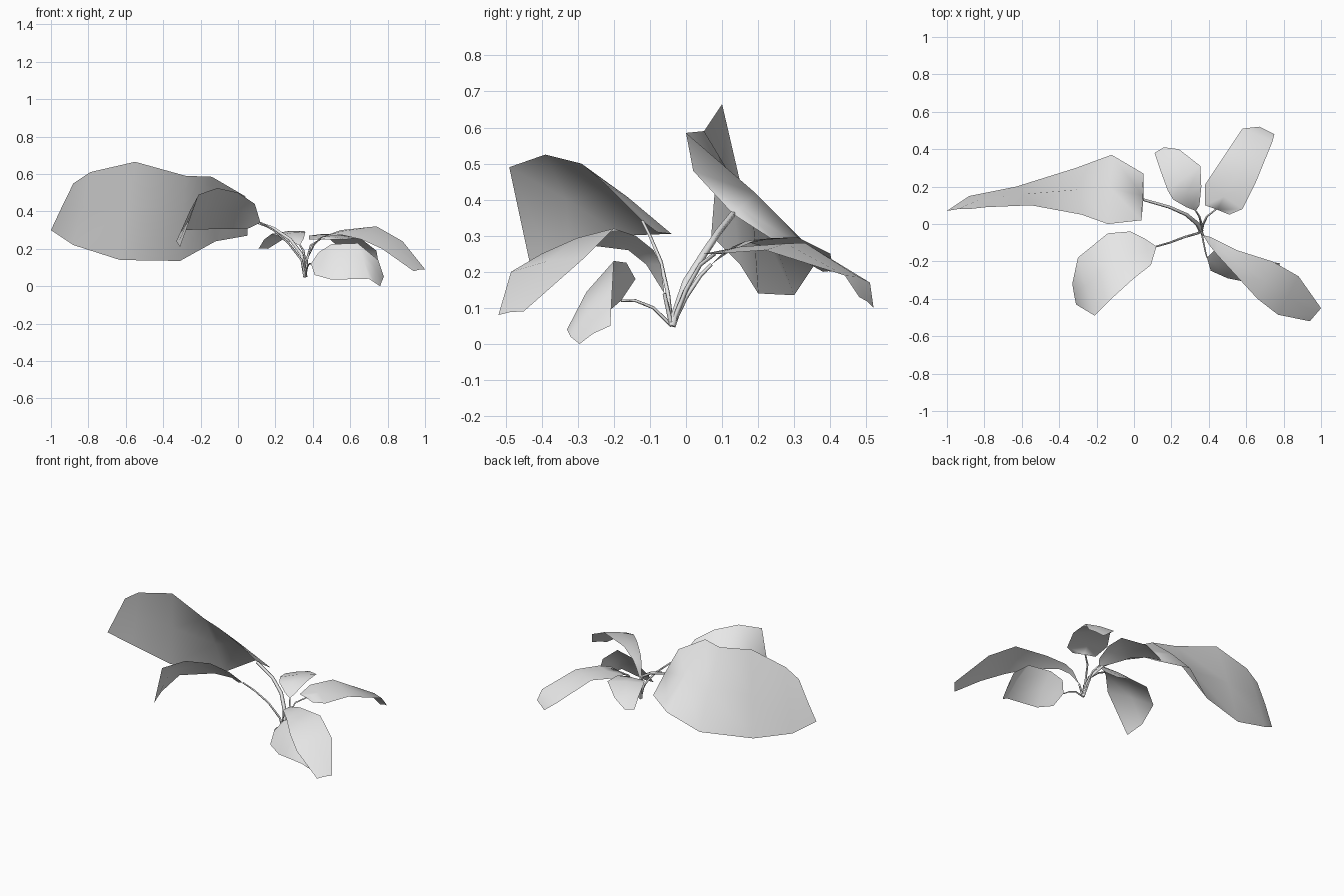
import bpy
import bmesh
from mathutils import Vector

cube = bpy.data.objects.get("Cube")
if cube:
    bpy.data.objects.remove(cube, do_unlink=True)

# One plain grey for the whole plant
GREY = (0.8, 0.8, 0.8, 1.0)
leaf_grey = bpy.data.materials.new("leaf_grey")
leaf_grey.use_nodes = True
leaf_grey.diffuse_color = GREY
leaf_grey.node_tree.nodes["Principled BSDF"].inputs["Base Color"].default_value = GREY

ROOT = (36, -4, 5)  # all points are in hundredths of a unit


def point(p):
    return Vector(p) * 0.01


def add_object(name, data):
    obj = bpy.data.objects.new(name, data)
    bpy.context.collection.objects.link(obj)
    data.materials.append(leaf_grey)
    return obj


def make_blade(name, joint, edge_a, edge_b, bulge):
    """Thin sheet between two edges, arched along a midrib."""
    bm = bmesh.new()
    rows = []
    for a, b in zip([joint] + edge_a, [joint] + edge_b):
        rows.append((point(a), point(b)))

    # The upper side of the sheet, from its overall length and width
    along = sum(rows[-1], Vector()) - sum(rows[0], Vector())
    across = sum((b - a for a, b in rows), Vector())
    up = along.cross(across).normalized()
    if up.z < 0:
        up.negate()

    grid = []
    for a, b in rows:
        middle = (a + b) / 2 + up * (b - a).length * bulge
        grid.append([bm.verts.new(p) for p in (a, middle, b)])
    for near, far in zip(grid, grid[1:]):
        for i in range(2):
            bm.faces.new((near[i], near[i + 1], far[i + 1], far[i]))
    bmesh.ops.remove_doubles(bm, verts=bm.verts, dist=0.0005)

    # Consistent faces, with the upper side outward
    bm.normal_update()
    if sum((f.normal * f.calc_area() for f in bm.faces), Vector()).dot(up) < 0:
        bmesh.ops.reverse_faces(bm, faces=bm.faces)
    for face in bm.faces:
        face.smooth = True
    mesh = bpy.data.meshes.new(name)
    bm.to_mesh(mesh)
    bm.free()
    return add_object(name, mesh)


def make_stem(name, path, thickness):
    """Slender tapering stalk from the root to the blade."""
    curve = bpy.data.curves.new(name, "CURVE")
    curve.dimensions = "3D"
    curve.bevel_depth = thickness
    curve.bevel_resolution = 0
    curve.use_fill_caps = True
    spline = curve.splines.new("POLY")
    spline.points.add(len(path) - 1)
    for i, (target, p) in enumerate(zip(spline.points, path)):
        target.co = (*point(p), 1)
        target.radius = 1 - 0.4 * i / len(path)
    return add_object(name, curve)


def make_leaf(name, stem, edge_a, edge_b, bulge=0.02, thickness=0.007):
    make_stem(name + "_stem", [ROOT] + stem, thickness)
    make_blade(name + "_blade", stem[-1], edge_a, edge_b, bulge)


# Largest leaf, spreading back and to the right, nearly upright
make_leaf(
    "large_leaf",
    stem=[(34, 0, 17), (28, 5, 25), (19, 9, 31), (5, 13, 36)],
    edge_a=[(4, 2, 48), (-14, 0, 58.5), (-28, 5, 59), (-55, 10, 66.5), (-79, 9, 61), (-88, 8, 55)],
    edge_b=[(5, 27, 27), (-12, 37, 24), (-31, 30, 13.5), (-63, 20, 14), (-88, 15, 22), (-100, 7, 30)],
    thickness=0.013,
)

# Leaf at the front right, with its front edge raised
make_leaf(
    "front_right_leaf",
    stem=[(34, -5, 14), (27, -7, 23), (19, -10, 30), (12, -12, 34)],
    edge_a=[(9, -22, 44), (0, -29, 50), (-11, -39, 52.5), (-21, -49, 49), (-31, -43, 21)],
    edge_b=[(6, -8, 31), (-2, -4, 30.5), (-14, -5, 30.5), (-30, -18, 30), (-33, -32, 24)],
)

# Long arching leaf at the front left, widening straight from its stalk
make_leaf(
    "front_left_leaf",
    stem=[(37, -6, 14)],
    edge_a=[(40, -11, 22), (44, -16, 26), (55, -28, 27.5), (66, -40, 25), (77, -48.5, 20), (94, -52, 8)],
    edge_b=[(41, -7, 22), (45, -9, 26), (55, -14, 30), (74, -20, 32), (88, -28, 24), (100, -45, 9)],
    bulge=0.04,
)

# Leaf at the back left
make_leaf(
    "back_left_leaf",
    stem=[(37, 0, 15), (39, 4, 22), (44, 8, 25)],
    edge_a=[(38, 10, 25), (38, 21, 27), (46, 33, 28), (58, 51, 17), (67, 52, 10)],
    edge_b=[(51, 5, 25), (58, 8, 25), (65, 22, 26), (74, 44, 19), (75, 48, 13)],
    bulge=0.04,
)

# Small drooping leaf low at the front
make_leaf(
    "low_leaf",
    stem=[(37, -9, 10), (38, -14, 12), (39, -18, 12)],
    edge_a=[(43, -14, 18), (50, -16.5, 22.5), (64, -20, 23), (75, -20.5, 14), (78, -21, 5)],
    edge_b=[(41, -25, 6), (50, -29, 3.5), (70, -33, 4), (73, -32, 2), (76, -29.5, 0)],
    bulge=0.06,
    thickness=0.005,
)

# Small leaf at the back, rising like a shallow scoop
make_leaf(
    "back_leaf",
    stem=[(36, 0, 13), (35, 4, 19), (33, 7, 22)],
    edge_a=[(28, 9, 23.5), (21, 13, 27), (18, 18, 28), (14, 29, 25), (11, 38, 20)],
    edge_b=[(35, 10, 25), (36, 20, 29), (35.5, 31, 29.5), (24, 40, 25), (16, 41, 20)],
    bulge=0.03,
)
